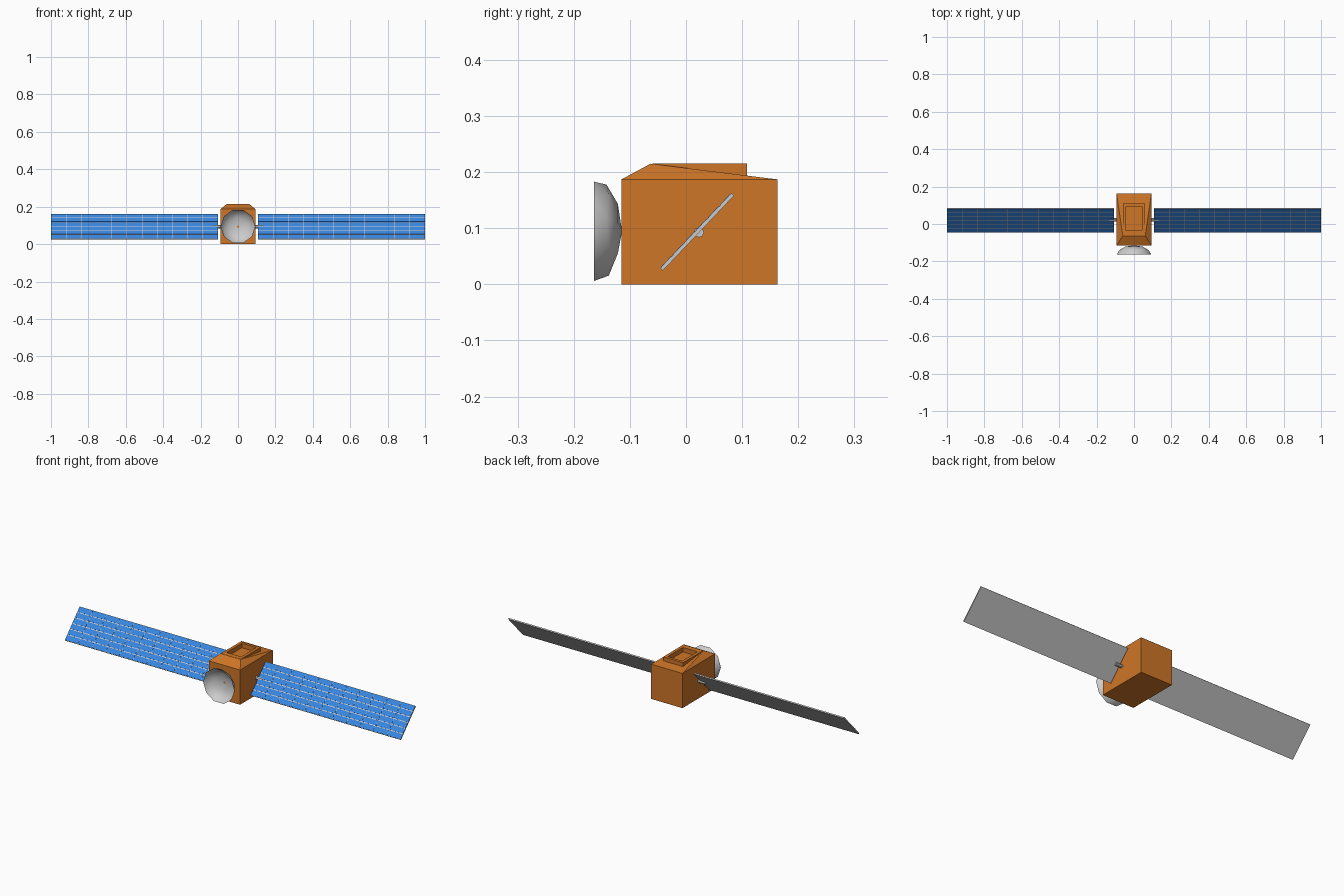
import bpy, bmesh, math
from mathutils import Matrix, Vector

if "Cube" in bpy.data.objects:
    bpy.data.objects.remove(bpy.data.objects["Cube"])


def material(name, color):
    m = bpy.data.materials.new(name)
    m.diffuse_color = color
    m.use_nodes = True
    m.node_tree.nodes["Principled BSDF"].inputs["Base Color"].default_value = m.diffuse_color
    return m


ORANGE = material("orange_foil", (0.62, 0.18, 0.02, 1))
BLUE = material("blue_cells", (0.04, 0.24, 0.75, 1))


def finish(bm, name, mat=None, mirror=False):
    bmesh.ops.recalc_face_normals(bm, faces=bm.faces)
    me = bpy.data.meshes.new(name)
    bm.to_mesh(me)
    bm.free()
    ob = bpy.data.objects.new(name, me)
    bpy.context.collection.objects.link(ob)
    if mat:
        me.materials.append(mat)
    if mirror:
        ob.modifiers.new("mirror", 'MIRROR').use_axis = (True, False, False)
    return ob


def add_box(bm, lo, hi, frame=Matrix()):
    lo, hi = Vector(lo), Vector(hi)
    m = frame @ Matrix.Translation((lo + hi) / 2) @ Matrix.Diagonal((*(hi - lo), 1))
    bmesh.ops.create_cube(bm, size=1, matrix=m)


def box(name, lo, hi, mat=None, frame=Matrix(), mirror=False):
    bm = bmesh.new()
    add_box(bm, lo, hi, frame)
    return finish(bm, name, mat, mirror)


# Body: box with a wedge roof that peaks near the front
W, Y0, Y1, ZT, ZR = 0.093, -0.115, 0.163, 0.187, 0.215
bm = bmesh.new()
base = [(-W, Y0), (W, Y0), (W, Y1), (-W, Y1)]
b = [bm.verts.new((x, y, 0)) for x, y in base]
t = [bm.verts.new((x, y, ZT)) for x, y in base]
r = [bm.verts.new((x, -0.063, ZR)) for x in (-0.06, 0.06)]
bm.faces.new(b)
for i in range(4):
    j = (i + 1) % 4
    bm.faces.new((b[i], b[j], t[j], t[i]))
bm.faces.new((t[0], t[1], r[1], r[0]))
bm.faces.new((t[1], t[2], r[1]))
bm.faces.new((t[3], t[0], r[0]))
bm.faces.new((r[0], r[1], t[2], t[3]))
body = finish(bm, "body", ORANGE)

# Raised hatch frame with a recess cut into it
hatch = box("hatch_frame", (-0.059, -0.060, 0.15), (0.059, 0.109, ZR), ORANGE)
cutter = box("hatch_cutter", (-0.043, -0.035, 0.191), (0.043, 0.094, 0.25), ORANGE)
for helper, op in ((hatch, 'UNION'), (cutter, 'DIFFERENCE')):
    mod = body.modifiers.new(op.lower(), 'BOOLEAN')
    mod.operation, mod.object, mod.solver = op, helper, 'EXACT'
    helper.hide_render = True
    helper.hide_set(True)

# Dish: flattened half icosphere, open towards the front
bm = bmesh.new()
bmesh.ops.create_icosphere(bm, subdivisions=2, radius=1)
bmesh.ops.delete(bm, geom=[v for v in bm.verts if v.co.z > 0.01], context='VERTS')
for v in bm.verts:
    x, y, z = v.co
    v.co = (0.093 * y, -0.164 - 0.05 * z, 0.0945 - 0.093 * x)
for f in bm.faces:
    f.smooth = True
finish(bm, "dish")

# Solar wings: tilted slab, grid of cells on the front, mirrored
tilt = Matrix.Translation((0, 0.0195, 0.0935)) @ Matrix.Rotation(math.radians(46.5), 4, 'X')
X0, X1, H = 0.107, 1.0, 0.092
box("wing_panel", (X0, -H, -0.0035), (X1, H, 0.0025), None, tilt, True)

COLS, ROWS = 11, 6
dx, dy = (X1 - X0) / COLS, 2 * H / ROWS
bm = bmesh.new()
for i in range(COLS):
    for j in range(ROWS):
        x, y = X0 + i * dx, -H + j * dy
        add_box(bm, (x + 0.001, y + 0.002, 0.002),
                (x + dx - 0.001, y + dy - 0.002, 0.0035), tilt)
finish(bm, "solar_cells", BLUE, True)

# Wing axle: short rod from the body to the back of each panel
bm = bmesh.new()
rod = Matrix.Translation((0.108, 0.023, 0.0925)) @ Matrix.Rotation(math.pi / 2, 4, 'Y')
bmesh.ops.create_cone(bm, cap_ends=True, segments=8, radius1=0.009,
                      radius2=0.009, depth=0.05, matrix=rod)
finish(bm, "wing_axle", None, True)
